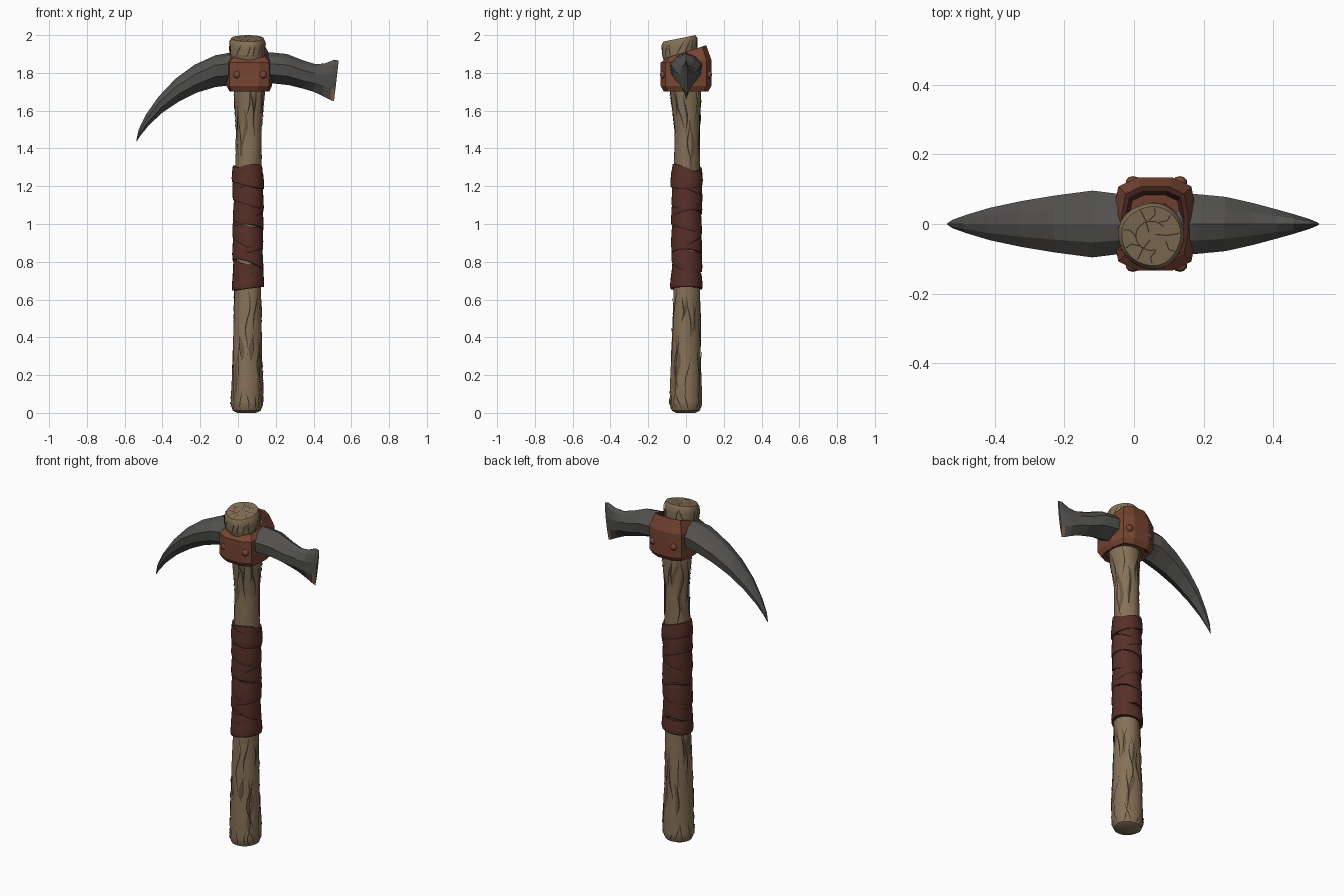
import bpy, bmesh, random
from math import sin, cos, pi, tau
from mathutils import Vector

random.seed(4)
if "Cube" in bpy.data.objects:
    bpy.data.objects.remove(bpy.data.objects["Cube"])


def material(name, rgb):
    m = bpy.data.materials.new(name)
    m.use_nodes = True
    m.diffuse_color = (*rgb, 1)
    bsdf = m.node_tree.nodes["Principled BSDF"]
    bsdf.inputs["Base Color"].default_value = (*rgb, 1)
    bsdf.inputs["Roughness"].default_value = 0.8
    return m


WOOD = material("wood", (0.235, 0.165, 0.095))
GRAIN = material("wood grain", (0.14, 0.094, 0.053))
CRACK = material("dark crack", (0.035, 0.024, 0.016))
WRAP = material("wrap leather", (0.095, 0.029, 0.021))
SEAM = material("wrap seam", (0.035, 0.012, 0.009))
COLLAR = material("collar leather", (0.185, 0.06, 0.034))
METAL = material("dark iron", (0.085, 0.083, 0.078))
RUST = material("worn edge", (0.21, 0.13, 0.07))


def finish(name, bm, mats, smooth=None, recalc=True):
    if recalc:
        bmesh.ops.recalc_face_normals(bm, faces=bm.faces)
    me = bpy.data.meshes.new(name)
    bm.to_mesh(me)
    bm.free()
    ob = bpy.data.objects.new(name, me)
    bpy.context.collection.objects.link(ob)
    for m in mats:
        me.materials.append(m)
    if smooth:
        bpy.ops.object.select_all(action='DESELECT')
        ob.select_set(True)
        bpy.context.view_layer.objects.active = ob
        bpy.ops.object.shade_smooth_by_angle(angle=smooth)
    return ob


def loft(bm, rings, mat_rule=lambda i: 0):
    """Skin a list of equal rings and cap both ends."""
    vs = [[bm.verts.new(p) for p in ring] for ring in rings]
    n = len(vs[0])
    for i in range(len(vs) - 1):
        for j in range(n):
            k = (j + 1) % n
            f = bm.faces.new((vs[i][j], vs[i][k], vs[i + 1][k], vs[i + 1][j]))
            f.material_index = mat_rule(i)
    bm.faces.new(vs[0][::-1])
    bm.faces.new(vs[-1])


def ribbon(bm, pairs, mat=0):
    vs = [(bm.verts.new(a), bm.verts.new(b)) for a, b in pairs]
    for (l0, r0), (l1, r1) in zip(vs, vs[1:]):
        bm.faces.new((l0, r0, r1, l1)).material_index = mat


# Handle profile: height, centre x, centre y, radius
PROFILE = [(0, .045, 0, .05), (.012, .046, 0, .074), (.045, .047, 0, .086),
           (.15, .05, 0, .084), (.3, .048, 0, .078), (.65, .052, .003, .07),
           (1.3, .054, .004, .069), (1.5, .057, .006, .067), (1.7, .062, -.003, .083),
           (1.85, .055, -.025, .088), (1.9, .05, -.032, .094), (1.965, .05, -.034, .095),
           (1.983, .05, -.034, .085)]


def axis(z):
    for a, b in zip(PROFILE, PROFILE[1:]):
        if z <= b[0]:
            t = (z - a[0]) / (b[0] - a[0])
            return [u + (v - u) * t for u, v in zip(a[1:], b[1:])]
    return PROFILE[-1][1:]


def surf(a, z, off=0.0):
    """Point on the gnarled handle, whose top end is cut at a slant."""
    cx, cy, r = axis(z)
    r = r * (1 + .018 * sin(3 * a + 6 * z) + .01 * sin(5 * a - 9 * z)) + off
    slant = .2 * max(0, min(1, (z - 1.88) / .08))
    return Vector((cx + r * cos(a), cy + r * sin(a), z + slant * r * sin(a)))


SIDES = 28
heights = sorted({p[0] for p in PROFILE} | {.06 + .04 * i for i in range(48)})
bm = bmesh.new()
loft(bm, [[surf(tau * j / SIDES, z) for j in range(SIDES)] for z in heights])
finish("handle", bm, [WOOD], .7)

# Wavy grain lines on the bare wood, tapering at both ends
bm = bmesh.new()


def grain(a, z0, z1, width, mat):
    steps = max(5, int((z1 - z0) / .016))
    ph, amp, drift = random.uniform(0, tau), random.uniform(.05, .16), random.uniform(-.3, .3)
    pairs = []
    for i in range(steps + 1):
        t = i / steps
        z = z0 + (z1 - z0) * t
        c = a + drift * t + amp * sin(ph + z * 26)
        w = width * (.12 + sin(pi * t)) / axis(z)[2]
        off = .002 + .0012 * mat
        pairs.append((surf(c - w, z, off), surf(c + w, z, off)))
    ribbon(bm, pairs, mat)


for low, high, count in ((.03, .66, 22), (1.28, 1.72, 17)):
    for i in range(count):
        a = tau * (i + random.uniform(-.3, .3)) / count
        z0 = random.uniform(low, high - .14)
        z1 = min(high, z0 + random.uniform(.13, .36))
        grain(a, z0, z1, random.uniform(.002, .0042), 1)
        if i % 2:
            grain(a + .1, z0, z1, .009, 0)
for i in range(14):
    a = tau * i / 14 + random.uniform(-.1, .1)
    grain(a, 1.885, 1.968, .003, 1)
    grain(a + .2, .015, random.uniform(.06, .13), .0025, 1)
finish("wood_grain", bm, [GRAIN, CRACK], recalc=False)

# Splits across the cut end of the handle
bm = bmesh.new()
up = Vector((0, -.2, 1)).normalized()


def end_split(pts, w):
    vs = [Vector((.05 + x, -.034 + y, 1.985 + .2 * y)) for x, y in pts]
    side = [up.cross(vs[min(i + 1, len(vs) - 1)] - vs[max(i - 1, 0)]).normalized() * w
            for i in range(len(vs))]
    ribbon(bm, [(v + s, v - s) for v, s in zip(vs, side)])


for i in range(9):
    a = tau * i / 9 + random.uniform(-.15, .15)
    r0 = .012 if i % 3 == 0 else .045
    end_split([(r * cos(a + k), r * sin(a + k))
               for r, k in ((r0, .25), ((r0 + .08) / 2, -.06), (.08, 0))], .0016)
end_split([(.045 * cos(t / 3), .042 * sin(t / 3)) for t in range(2, 16)], .0014)
finish("end_splits", bm, [CRACK], recalc=False)

# Leather grip: overlapping slanted bands with a dark lower edge
bm = bmesh.new()


def band(z0, h, tilt, turn, r):
    rings = []
    for dz, dr in ((0, -.012), (0, -.001), (.006, 0), (.02, .001), (h * .7, -.002), (h, -.005), (h, -.014)):
        ring = []
        for j in range(SIDES):
            a = tau * j / SIDES
            z = z0 + dz + tilt * sin(a - turn)
            cx, cy, _ = axis(z)
            rr = r + dr + .0015 * sin(3 * a + 20 * z0)
            ring.append((cx + rr * cos(a), cy + rr * sin(a), z))
        rings.append(ring)
    loft(bm, rings, lambda i: int(i == 1))


for i in range(8):
    band(.71 + .066 * i, .115, random.uniform(.022, .045), i * 2.3, .081)
band(.657, .08, .01, -pi / 2, .085)
band(1.205, .085, .02, pi / 2 - .3, .085)
finish("grip_wrap", bm, [WRAP, SEAM], .6)

# Iron head: top x, z, bottom x, z and half thickness, from pick tip to chisel edge
STATIONS = [(-.538, 1.444, -.536, 1.438, .002), (-.526, 1.50, -.515, 1.47, .012),
            (-.49, 1.575, -.47, 1.525, .026), (-.42, 1.675, -.40, 1.59, .047),
            (-.33, 1.77, -.31, 1.65, .066), (-.23, 1.843, -.22, 1.695, .082),
            (-.12, 1.893, -.12, 1.725, .096), (-.04, 1.907, -.04, 1.735, .086),
            (.18, 1.908, .18, 1.745, .086), (.26, 1.9, .27, 1.735, .078),
            (.34, 1.868, .35, 1.715, .06), (.41, 1.846, .40, 1.70, .043),
            (.46, 1.85, .45, 1.677, .029), (.51, 1.87, .488, 1.657, .015),
            (.533, 1.865, .508, 1.65, .006)]
SECTION = [(0, 0), (.1, .55), (.34, 1), (.7, .9), (1, 0), (.7, -.9), (.34, -1), (.1, -.55)]
bm = bmesh.new()
rings = []
for tx, tz, bx, bz, w in STATIONS:
    j = random.uniform(-.03, .03)
    rings.append([(tx + (bx - tx) * t, w * s, tz + (bz - tz) * (t + (j if 0 < t < 1 else 0)))
                  for t, s in SECTION])
loft(bm, rings)
for f in bm.faces:
    c = f.calc_center_median()
    f.material_index = int(c.x > .49 and c.z < 1.74)
finish("pick_head", bm, [METAL, RUST])

# Leather collar: chamfered block with a slanted upper rim
QUARTER = [(.12, .03), (.105, .108), (.05, .134)]
outline = (QUARTER + [(-x, y) for x, y in QUARTER[::-1]]
           + [(-x, -y) for x, y in QUARTER] + [(x, -y) for x, y in QUARTER[::-1]])


def collar_ring(s, z, slope):
    return [(.06 + s * x, s * y, z + slope * s * y) for x, y in outline]


bm = bmesh.new()
loft(bm, [collar_ring(.75, 1.715, 0), collar_ring(.88, 1.702, 0), collar_ring(1, 1.73, 0),
          collar_ring(1, 1.862, .06), collar_ring(.8, 1.912, .32),
          collar_ring(.7, 1.91, .32), collar_ring(.62, 1.885, .2)],
     lambda i: int(i in (0, 4, 5)))
finish("collar", bm, [COLLAR, WRAP])

# Rivets: two on the front and two on the back of the collar
bm = bmesh.new()
for x in (-.003, .132):
    for y in (-.121, .121):
        new = bmesh.ops.create_icosphere(bm, subdivisions=2, radius=.021)["verts"]
        bmesh.ops.scale(bm, verts=new, vec=(1, .8, 1))
        bmesh.ops.translate(bm, verts=new, vec=(x, y, 1.79))
finish("collar_rivets", bm, [COLLAR], .9)
